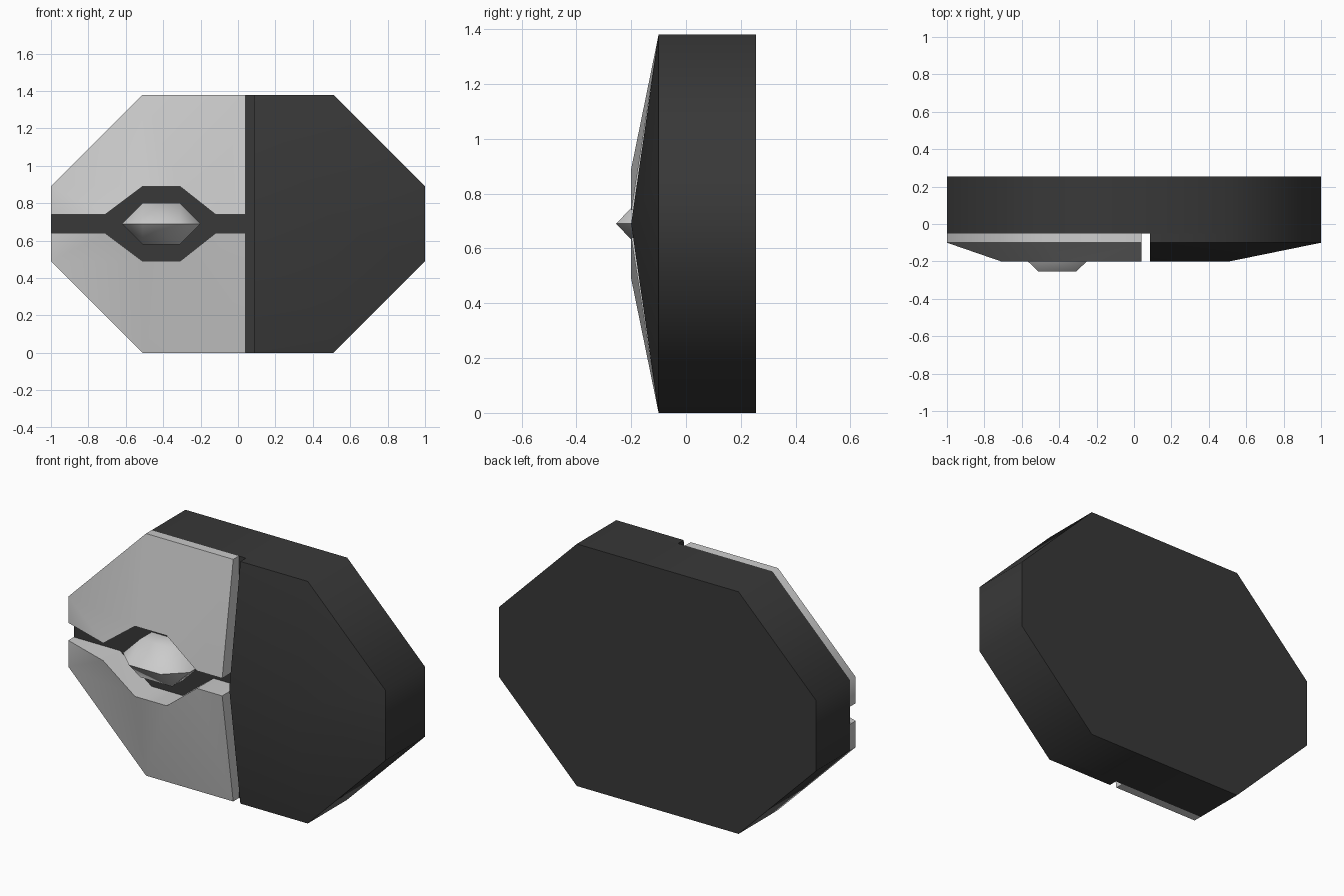
import bpy, bmesh, math

if "Cube" in bpy.data.objects:
    bpy.data.objects.remove(bpy.data.objects["Cube"])

MID_Z = 0.69  # horizontal symmetry plane of the whole model

dark = bpy.data.materials.new("dark_grey")
dark.diffuse_color = (0.04, 0.04, 0.04, 1)
dark.use_nodes = True
dark.node_tree.nodes["Principled BSDF"].inputs["Base Color"].default_value = dark.diffuse_color


def solid(name, rim, inner, faces, back_y, mat=None, mirror=False):
    """Prism from a front rim loop back to back_y, capped by the given front faces."""
    bm = bmesh.new()
    n = len(rim)
    front = [bm.verts.new(p) for p in rim + inner]
    back = [bm.verts.new((x, back_y, z)) for x, y, z in rim]
    for f in faces:
        bm.faces.new([front[i] for i in f])
    for i in range(n):
        j = (i + 1) % n
        bm.faces.new((front[i], front[j], back[j], back[i]))
    bm.faces.new(back[::-1])
    bmesh.ops.recalc_face_normals(bm, faces=bm.faces)
    mesh = bpy.data.meshes.new(name)
    bm.to_mesh(mesh)
    bm.free()
    obj = bpy.data.objects.new(name, mesh)
    obj.location.z = MID_Z
    bpy.context.collection.objects.link(obj)
    if mat:
        mesh.materials.append(mat)
    bpy.ops.object.select_all(action='DESELECT')
    obj.select_set(True)
    bpy.context.view_layer.objects.active = obj
    bpy.ops.object.shade_smooth_by_angle(angle=math.radians(50))
    if mirror:
        m = obj.modifiers.new("mirror", 'MIRROR')
        m.use_axis = (False, False, True)
        m.use_mirror_merge = False
    return obj


# Octagonal backing block
half = [(0.51, 0.69), (1, 0.2), (1, -0.2), (0.51, -0.69)]
octagon = half + [(-x, -z) for x, z in half]
solid("backing_block", [(x, -0.05, z) for x, z in octagon], [],
      [range(8)], 0.255, dark)

# Dark right cover, rising to a horizontal ridge
cover = [(0.085, -0.1, 0.69)] + [(x, -0.1, z) for x, z in half] \
    + [(0.085, -0.1, -0.69), (0.085, -0.2, 0)]
solid("right_cover", cover, [(0.51, -0.2, 0)],
      [(0, 1, 7, 6), (1, 2, 7), (2, 3, 7), (3, 4, 7), (4, 5, 6, 7)],
      -0.05, dark)

# Light left plates with the notch around the lens, mirrored top to bottom
plate = [(-1, -0.1, 0.2), (-0.51, -0.1, 0.69), (0.04, -0.1, 0.69),
         (0.04, -0.2, 0.05), (-0.12, -0.2, 0.05), (-0.31, -0.2, 0.2),
         (-0.51, -0.2, 0.2), (-0.71, -0.2, 0.05), (-1, -0.1, 0.05)]
solid("left_plates", plate, [],
      [(0, 8, 7), (0, 7, 6), (0, 6, 1), (1, 6, 5), (1, 5, 2), (2, 5, 4), (2, 4, 3)],
      -0.05, mirror=True)

# Faceted lens in the opening
lens = [(x, -0.15, z) for x, z in [(-0.62, 0), (-0.51, 0.11), (-0.31, 0.11),
                                   (-0.2, 0), (-0.31, -0.11), (-0.51, -0.11)]]
solid("lens", lens, [(-0.51, -0.255, 0), (-0.31, -0.255, 0)],
      [(0, 1, 6), (1, 2, 7, 6), (2, 3, 7), (3, 4, 7), (4, 5, 6, 7), (5, 0, 6)],
      -0.05)
